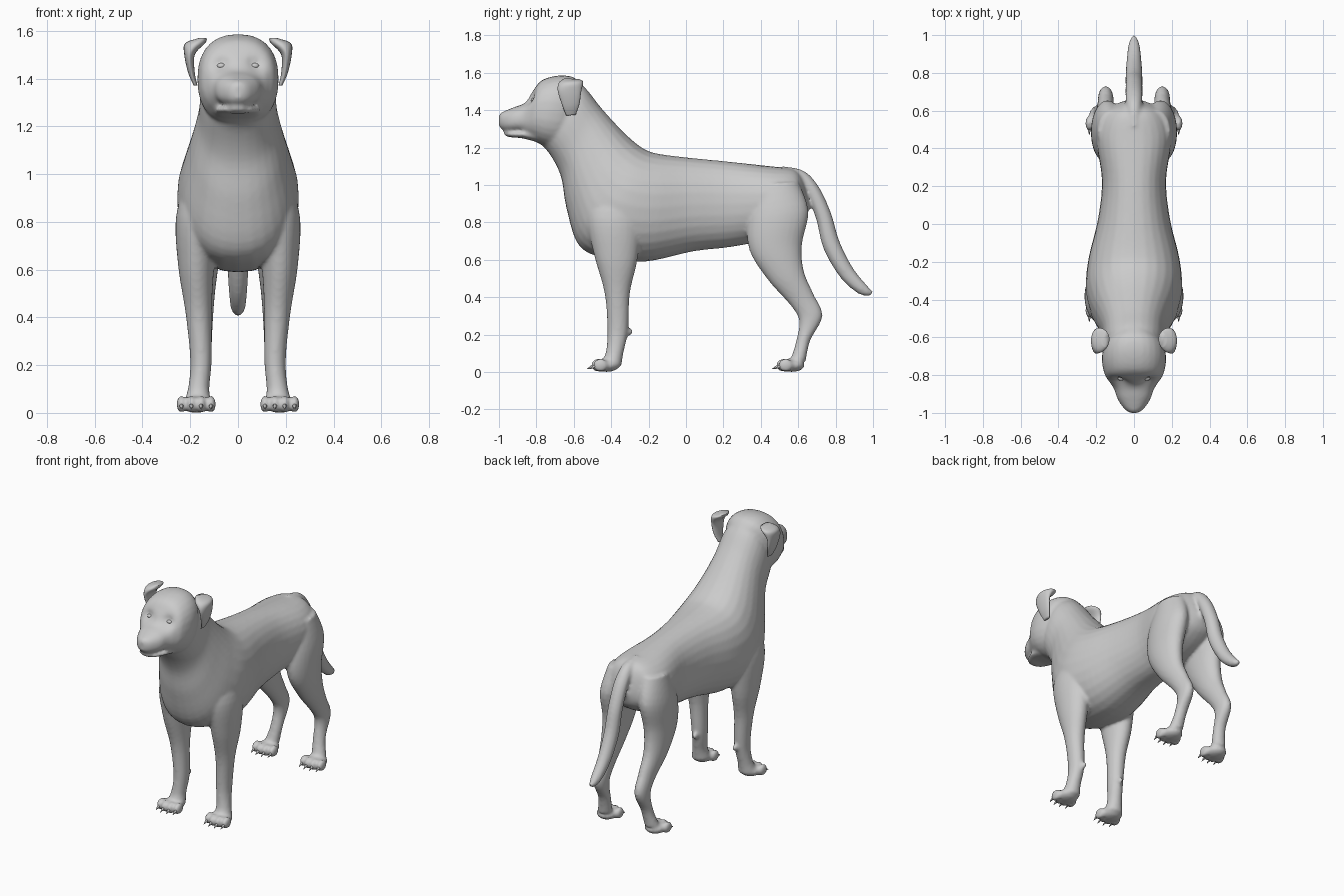
import bpy, bmesh, math
from mathutils import Vector, Matrix

cube = bpy.data.objects.get("Cube")
if cube:
    bpy.data.objects.remove(cube, do_unlink=True)

coat = bpy.data.materials.new("grey coat")
coat.use_nodes = True
coat.diffuse_color = (.6, .6, .6, 1)
coat.node_tree.nodes["Principled BSDF"].inputs["Base Color"].default_value = (.6, .6, .6, 1)


def make_object(name, bm):
    bmesh.ops.recalc_face_normals(bm, faces=bm.faces)
    for face in bm.faces:
        face.smooth = True
    mesh = bpy.data.meshes.new(name)
    bm.to_mesh(mesh)
    bm.free()
    mesh.materials.append(coat)
    obj = bpy.data.objects.new(name, mesh)
    bpy.context.collection.objects.link(obj)
    return obj


def spline(a, b, c, d, t):
    """Catmull-Rom value between b and c."""
    return b + .5 * t * (c - a + t * (2*a - 5*b + 4*c - d + t * (3*(b - c) + d - a)))


def loft(bm, stations, side=1, power=1.0, segments=28, steps=5):
    """Skin rings given as (x, half width, y and z of one edge, y and z of the other)."""
    rows = []
    last = len(stations) - 1
    for i in range(last):
        quad = [stations[min(max(i + k, 0), last)] for k in (-1, 0, 1, 2)]
        for s in range(steps):
            rows.append([spline(*vals, s / steps) for vals in zip(*quad)])
    rows.append(stations[-1])
    rings = []
    for x, w, y1, z1, y2, z2 in rows:
        ring = []
        for k in range(segments):
            a = math.tau * k / segments
            c = math.copysign(abs(math.cos(a)) ** power, math.cos(a))
            s = math.copysign(abs(math.sin(a)) ** power, math.sin(a))
            ring.append(bm.verts.new((side * (x + w * s),
                                      (y1 + y2 + c * (y1 - y2)) / 2,
                                      (z1 + z2 + c * (z1 - z2)) / 2)))
        rings.append(ring)
    for a, b in zip(rings, rings[1:]):
        for k in range(segments):
            n = (k + 1) % segments
            bm.faces.new((a[k], a[n], b[n], b[k]))
    bm.faces.new(rings[0])
    bm.faces.new(rings[-1])


def central(rows):
    return [(0, *row) for row in rows]


def ball(bm, centre, radii):
    matrix = Matrix.Translation(centre) @ Matrix.Diagonal((*radii, 1))
    bmesh.ops.create_uvsphere(bm, u_segments=20, v_segments=12, radius=1, matrix=matrix)


# Torso and neck, from rump to throat
torso = central([
    (.06, .62, 1.05, .66, .88),
    (.15, .57, 1.085, .62, .80),
    (.20, .45, 1.10, .48, .72),
    (.17, .22, 1.125, .25, .67),
    (.19, .02, 1.145, .04, .645),
    (.24, -.14, 1.165, -.22, .59),
    (.255, -.22, 1.19, -.44, .61),
    (.235, -.30, 1.25, -.575, .68),
    (.195, -.38, 1.33, -.64, .88),
    (.165, -.46, 1.42, -.67, 1.05),
    (.155, -.54, 1.52, -.74, 1.18),
    (.12, -.60, 1.55, -.81, 1.24)])

# Skull and muzzle, from nape to nose
skull = central([
    (.10, -.55, 1.53, -.62, 1.25),
    (.155, -.60, 1.575, -.68, 1.2),
    (.17, -.68, 1.585, -.76, 1.21),
    (.155, -.77, 1.56, -.82, 1.24),
    (.13, -.82, 1.50, -.85, 1.255),
    (.105, -.86, 1.44, -.89, 1.28),
    (.085, -.92, 1.415, -.94, 1.285),
    (.05, -.98, 1.39, -.98, 1.295),
    (.02, -1, 1.37, -1, 1.315)])

jaw = central([
    (.10, -.80, 1.30, -.80, 1.23),
    (.09, -.88, 1.29, -.88, 1.25),
    (.06, -.94, 1.285, -.94, 1.255),
    (.02, -.975, 1.28, -.97, 1.265)])

tail = central([
    (.03, .52, 1.10, .56, 1.04),
    (.04, .63, 1.075, .60, 1),
    (.045, .71, .99, .64, .95),
    (.045, .775, .85, .695, .82),
    (.045, .82, .70, .735, .66),
    (.04, .89, .56, .825, .505),
    (.03, .97, .46, .92, .42),
    (.012, 1, .43, .985, .405)])

foreleg = [
    (.15, .06, -.50, .98, -.28, 1),
    (.17, .09, -.53, .82, -.24, .82),
    (.175, .075, -.49, .62, -.26, .60),
    (.165, .055, -.435, .42, -.30, .42),
    (.155, .045, -.42, .22, -.31, .22),
    (.165, .045, -.43, .10, -.335, .10),
    (.17, .06, -.46, .05, -.345, .03)]

hindleg = [
    (.11, .08, .38, 1, .60, 1.02),
    (.14, .085, .33, .82, .655, .86),
    (.15, .075, .34, .65, .62, .68),
    (.155, .06, .44, .49, .63, .54),
    (.15, .045, .56, .355, .68, .42),
    (.15, .04, .605, .27, .73, .30),
    (.155, .038, .585, .15, .665, .17),
    (.17, .045, .56, .07, .64, .06)]

ear = [
    (.15, .02, -.65, 1.57, -.57, 1.565),
    (.18, .042, -.68, 1.545, -.55, 1.55),
    (.203, .022, -.685, 1.50, -.56, 1.50),
    (.195, .014, -.66, 1.42, -.57, 1.43),
    (.178, .008, -.64, 1.37, -.59, 1.375)]

# Head with sunken eye sockets and raised nose
head = bmesh.new()
loft(head, skull, power=.85)
for vert in head.verts:
    socket = Vector((math.copysign(.07, vert.co.x), -.83, 1.455))
    vert.co.y += .03 * math.exp(-((vert.co - socket).length / .032) ** 2)
loft(head, jaw, power=.85)
ball(head, (0, -.98, 1.365), (.032, .02, .025))

# Trunk, tail, legs and paws
trunk = bmesh.new()
loft(trunk, torso, power=.9)
loft(trunk, tail)
claws = bmesh.new()
PAW_SHIFT = .99
for side in (1, -1):
    loft(trunk, foreleg, side)
    loft(trunk, hindleg, side)
    ball(trunk, (side * .145, -.305, .215), (.016, .022, .02))
    for shift in (0, PAW_SHIFT):
        ball(trunk, (side * .175, shift - .425, .036), (.066, .07, .036))
        for i in range(4):
            spread = i - 1.5
            x = side * (.175 + spread * .041)
            y = shift - .475 + .012 * abs(spread)
            ball(trunk, (x, y, .036), (.021, .04, .036))
            aim = Matrix.Translation((x, y - .043, .024)) @ Matrix.Rotation(math.radians(115), 4, "X")
            bmesh.ops.create_cone(claws, cap_ends=True, segments=8, radius1=.011,
                                  radius2=.001, depth=.04, matrix=aim)

body = make_object("body", trunk)
head_obj = make_object("head", head)
make_object("claws", claws)

# Fuse the trunk and head into one smooth skin
bpy.ops.object.select_all(action="DESELECT")
body.select_set(True)
head_obj.select_set(True)
bpy.context.view_layer.objects.active = body
bpy.ops.object.join()
skin = body.modifiers.new("skin", "REMESH")
skin.mode = "VOXEL"
skin.voxel_size = .01
skin.use_smooth_shade = True
relax = body.modifiers.new("relax", "SMOOTH")
relax.factor = .5
relax.iterations = 5

# Folded ears and small eyes
for side, label in ((1, "left"), (-1, "right")):
    bm = bmesh.new()
    loft(bm, ear, side, segments=20)
    make_object(label + "_ear", bm)
    bm = bmesh.new()
    ball(bm, (side * .07, -.815, 1.453), (.018, .014, .012))
    make_object(label + "_eye", bm)
